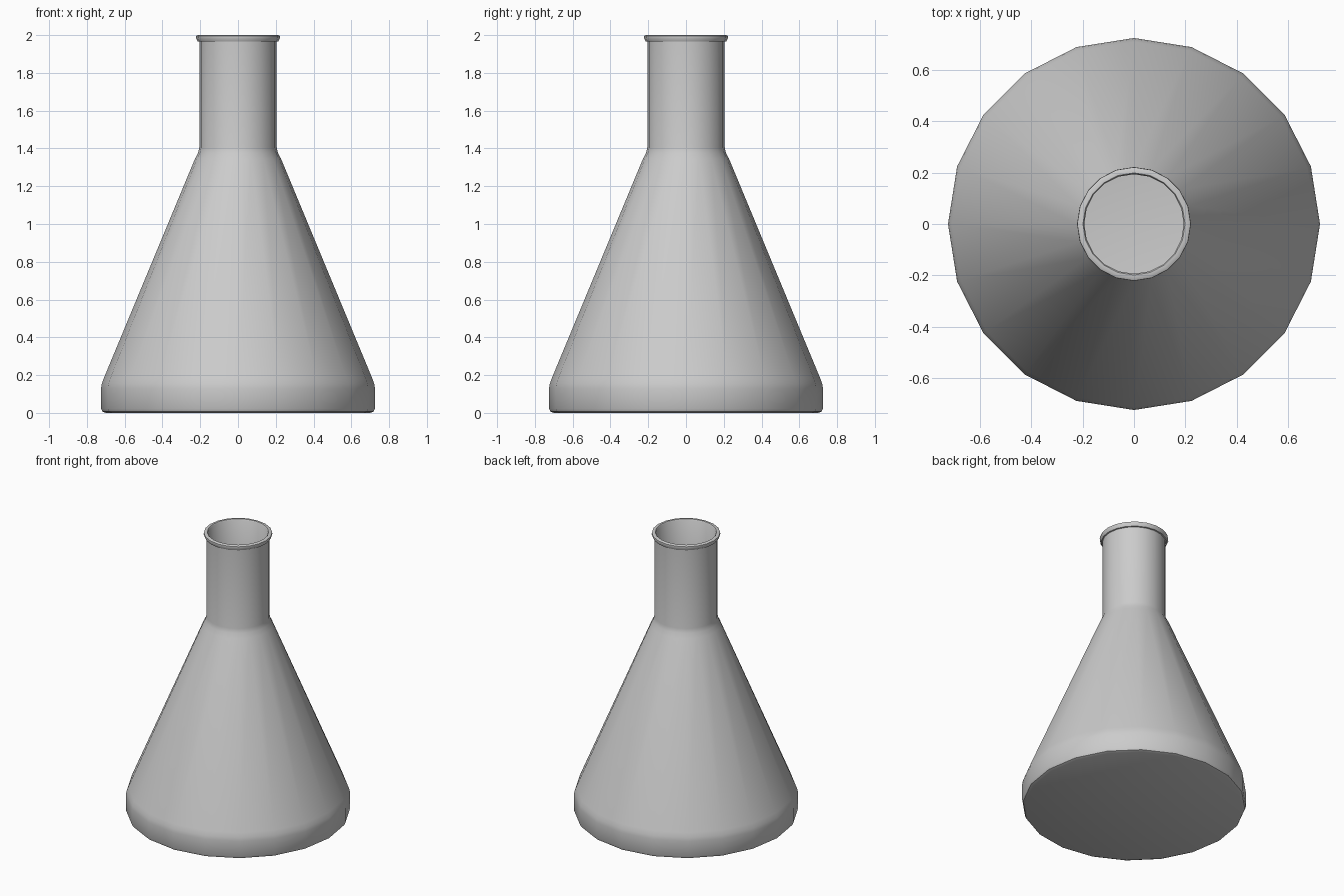
import bpy, bmesh, math

if "Cube" in bpy.data.objects:
    bpy.data.objects.remove(bpy.data.objects["Cube"])

SIDES = 20

# Half profile (radius, height): base, cone, neck, lip, then the thin inner wall
profile = [
    (0.0, 0.0), (0.70, 0.0), (0.718, 0.007), (0.725, 0.022), (0.725, 0.13),
    (0.721, 0.155), (0.71, 0.185), (0.228, 1.345), (0.212, 1.375), (0.205, 1.405),
    (0.205, 1.965), (0.213, 1.967), (0.222, 1.985), (0.221, 1.996), (0.214, 2.0),
    (0.199, 2.0), (0.194, 1.993), (0.194, 1.405), (0.201, 1.372), (0.217, 1.34),
    (0.699, 0.18), (0.714, 0.13), (0.714, 0.025), (0.69, 0.012), (0.0, 0.012),
]


def lathe(name, points, sides):
    """Revolve a half profile around the z axis."""
    bm = bmesh.new()
    verts = [bm.verts.new((r, 0, z)) for r, z in points]
    edges = [bm.edges.new(pair) for pair in zip(verts, verts[1:])]
    bmesh.ops.spin(bm, geom=verts + edges, cent=(0, 0, 0), axis=(0, 0, 1),
                   angle=2 * math.pi, steps=sides, use_merge=True)
    bmesh.ops.remove_doubles(bm, verts=bm.verts, dist=0.0001)
    bmesh.ops.recalc_face_normals(bm, faces=bm.faces)
    mesh = bpy.data.meshes.new(name)
    bm.to_mesh(mesh)
    bm.free()
    obj = bpy.data.objects.new(name, mesh)
    bpy.context.collection.objects.link(obj)
    return obj


# Conical flask, smooth around its sides
flask = lathe("conical_flask", profile, SIDES)
bpy.context.view_layer.objects.active = flask
flask.select_set(True)
bpy.ops.object.shade_smooth_by_angle(angle=math.radians(40))
